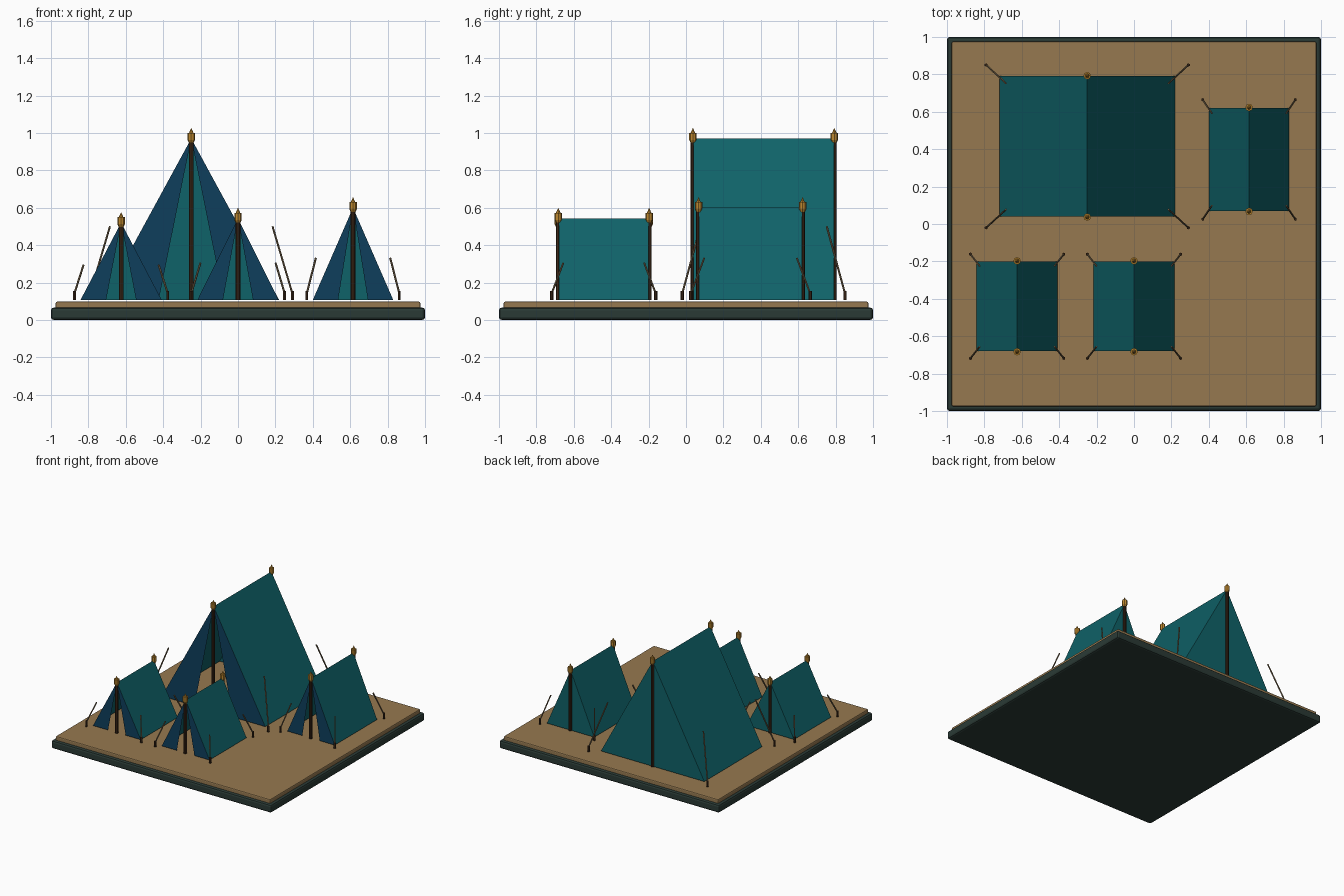
import bpy, bmesh
from mathutils import Vector

cube = bpy.data.objects.get("Cube")
if cube:
    bpy.data.objects.remove(cube, do_unlink=True)


def material(name, rgb):
    lin = [(c / 255 / 12.92) if c < 11 else ((c / 255 + 0.055) / 1.055) ** 2.4 for c in rgb]
    m = bpy.data.materials.new(name)
    m.use_nodes = True
    m.diffuse_color = (*lin, 1)
    m.node_tree.nodes["Principled BSDF"].inputs["Base Color"].default_value = (*lin, 1)
    return m


TEAL = material("teal canvas", (15, 98, 104))
BLUE = material("blue flap canvas", (14, 62, 92))
SAND = material("sand", (150, 121, 80))
SLATE = material("dark slate", (42, 58, 53))
WOOD = material("dark wood", (62, 41, 25))
GOLD = material("gold", (190, 137, 48))
ROPE = material("rope", (118, 100, 74))

GROUND = 0.107


def finish(name, bm, *mats):
    mesh = bpy.data.meshes.new(name)
    bm.to_mesh(mesh)
    bm.free()
    obj = bpy.data.objects.new(name, mesh)
    bpy.context.collection.objects.link(obj)
    for m in mats:
        mesh.materials.append(m)
    return obj


def slab(name, half, z0, z1, bevel, mat):
    bm = bmesh.new()
    bmesh.ops.create_cube(bm, size=1)
    for v in bm.verts:
        v.co = (v.co.x * 2 * half, v.co.y * 2 * half, z1 if v.co.z > 0 else z0)
    obj = finish(name, bm, mat)
    mod = obj.modifiers.new("bevel", "BEVEL")
    mod.width = bevel
    mod.segments = 2


def rod(name, a, b, r1, r2, sides, mat):
    """Tapered cylinder from point a to point b."""
    a, b = Vector(a), Vector(b)
    bm = bmesh.new()
    bmesh.ops.create_cone(bm, cap_ends=True, segments=sides, radius1=r1, radius2=r2,
                          depth=(b - a).length)
    obj = finish(name, bm, mat)
    obj.location = (a + b) / 2
    obj.rotation_mode = "QUATERNION"
    obj.rotation_quaternion = (b - a).to_track_quat("Z", "Y")


def finial(name, x, y, z):
    # Collar, knob and point stacked on the pole
    rod(name + "_collar", (x, y, z - 0.022), (x, y, z - 0.008), 0.013, 0.02, 8, GOLD)
    rod(name + "_knob", (x, y, z - 0.008), (x, y, z + 0.03), 0.02, 0.02, 8, GOLD)
    rod(name + "_point", (x, y, z + 0.03), (x, y, z + 0.055), 0.012, 0.001, 8, GOLD)


def tent(name, x, half, y0, y1, top):
    # Canopy: two roof sheets, closed back, two front flaps with an opening
    bm = bmesh.new()
    gap = half * 0.37
    front = bm.verts.new((x, y0, top))
    back = bm.verts.new((x, y1, top))
    foot = {}
    for s in (-1, 1):
        foot[s] = (bm.verts.new((x + s * half, y0, GROUND)), bm.verts.new((x + s * half, y1, GROUND)))
        inner = bm.verts.new((x + s * gap, y0, GROUND))
        roof = [front, back, foot[s][1], foot[s][0]]
        flap = [front, foot[s][0], inner]
        bm.faces.new(roof if s < 0 else roof[::-1])
        bm.faces.new(flap if s < 0 else flap[::-1]).material_index = 1
    bm.faces.new([back, foot[1][1], foot[-1][1]])
    bmesh.ops.recalc_face_normals(bm, faces=bm.faces)
    finish(name + "_canopy", bm, TEAL, BLUE)

    # Poles and finials at both ends of the ridge
    depth, height = y1 - y0, top - GROUND
    for end, y in (("front", y0 - 0.003), ("back", y1 + 0.003)):
        rod(f"{name}_{end}_pole", (x, y, GROUND), (x, y, top), 0.0125, 0.0125, 8, WOOD)
        finial(f"{name}_{end}_finial", x, y, top)

    # Stake and guy rope at each corner
    for sx, side in ((1, "left"), (-1, "right")):
        for sy, end in ((-1, "front"), (1, "back")):
            cx, cy = x + sx * half, (y0 if sy < 0 else y1)
            px, py = cx + sx * 0.15 * half, cy + sy * 0.08 * depth
            label = f"{name}_{end}_{side}"
            rod(label + "_stake", (px, py, GROUND), (px, py, GROUND + 0.047), 0.009, 0.009, 6, WOOD)
            rod(label + "_rope", (px, py, GROUND + 0.035),
                (cx - sx * 0.075 * half, cy - sy * 0.05 * depth, GROUND + 0.455 * height),
                0.0055, 0.0055, 6, ROPE)


# Ground
slab("base", 1.0, 0.0, 0.066, 0.015, SLATE)
slab("sand_ground", 0.975, 0.05, 0.098, 0.008, SAND)

# Camp
tent("large_tent", -0.25, 0.47, 0.04, 0.79, 0.97)
tent("side_tent", 0.615, 0.215, 0.07, 0.62, 0.60)
tent("corner_tent", -0.625, 0.217, -0.68, -0.20, 0.52)
tent("middle_tent", 0.0, 0.217, -0.68, -0.20, 0.543)
